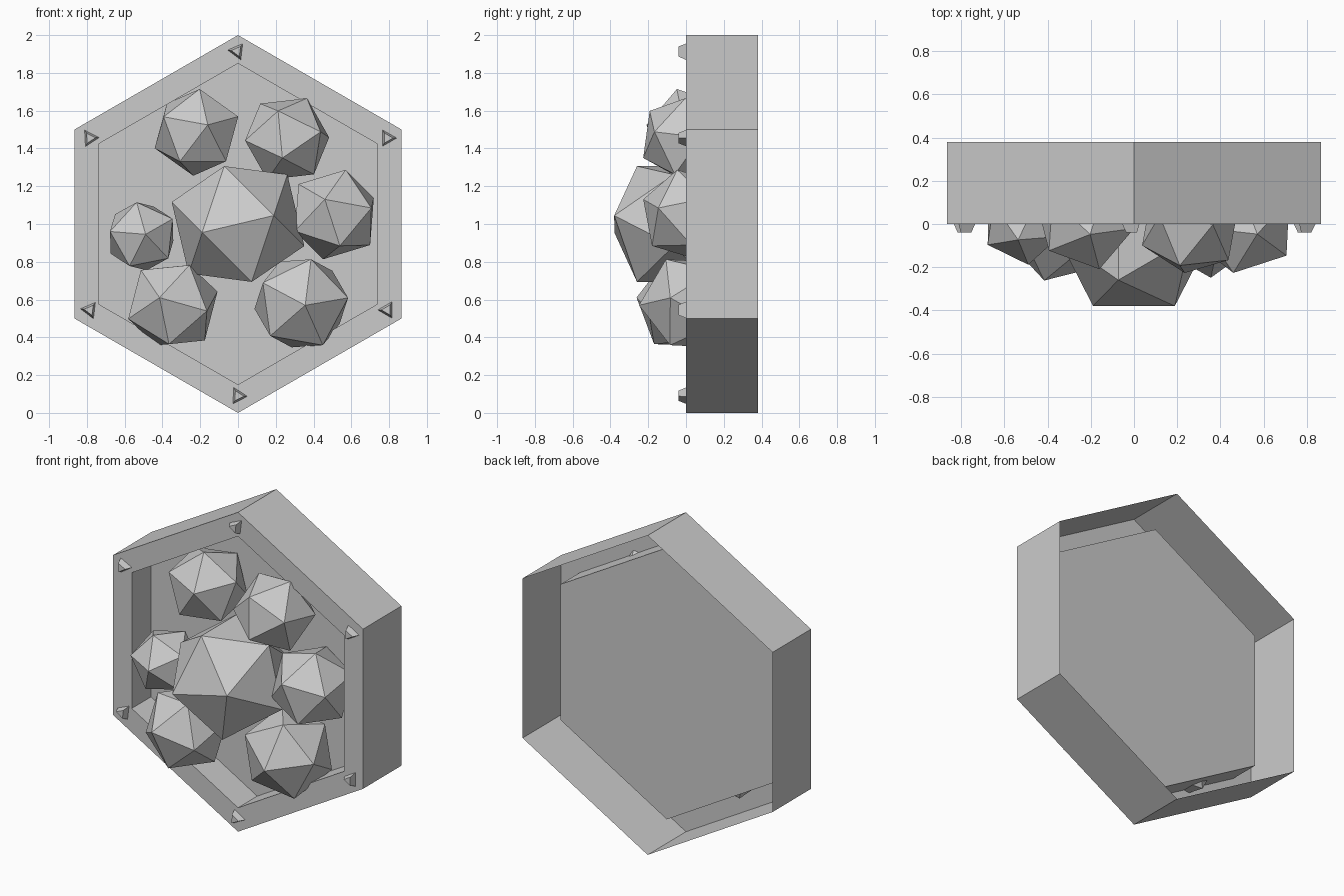
import bpy, bmesh, math
from mathutils import Vector, Matrix

if "Cube" in bpy.data.objects:
    bpy.data.objects.remove(bpy.data.objects["Cube"])

PANEL_Y = 0.19


def finish(name, bm):
    me = bpy.data.meshes.new(name)
    bm.to_mesh(me)
    bm.free()
    ob = bpy.data.objects.new(name, me)
    bpy.context.collection.objects.link(ob)
    return ob


# Hexagonal shell: open back, outer wall, front rim, inner wall, recessed panel
bm = bmesh.new()
loops = []
for r, y in ((1, 0.38), (1, 0), (0.85, 0), (0.85, PANEL_Y)):
    loops.append([bm.verts.new((r * math.sin(k * math.pi / 3), y,
                                1 + r * math.cos(k * math.pi / 3))) for k in range(6)])
for a, b in zip(loops, loops[1:]):
    for k in range(6):
        n = (k + 1) % 6
        bm.faces.new((a[k], a[n], b[n], b[k]))
bm.faces.new(loops[-1])
bmesh.ops.recalc_face_normals(bm, faces=bm.faces)
if loops[-1][0].link_faces[0].normal.length and bm.faces[:][-1].normal.y > 0:
    bmesh.ops.reverse_faces(bm, faces=bm.faces)
finish("hex_housing", bm)


# Icosahedral gem, aimed by one front vertex and one neighbouring vertex,
# trimmed where it meets the recessed panel
def gem(name, centre, r, front, side):
    w = Vector(front).normalized()
    s = Vector(side)
    u = (s - w * s.dot(w)).normalized()
    v = w.cross(u)
    bm = bmesh.new()
    h, q = 1 / math.sqrt(5), 2 / math.sqrt(5)
    pts = [w, -w]
    for k in range(5):
        a = k * math.tau / 5
        d = u * math.cos(a) + v * math.sin(a)
        pts += [w * h + d * q, -w * h - d * q]
    for p in pts:
        bm.verts.new(Vector(centre) + p * r)
    bmesh.ops.convex_hull(bm, input=bm.verts)
    bmesh.ops.bisect_plane(bm, geom=bm.verts[:] + bm.edges[:] + bm.faces[:],
                           plane_co=(0, PANEL_Y - 0.002, 0), plane_no=(0, 1, 0),
                           clear_outer=True)
    finish(name, bm)


gem("centre_gem", (0, -0.065, 1), 0.37, (-0.19, -0.315, -0.045), (0.19, -0.315, 0.045))
gem("upper_left_gem", (-0.22, 0.02, 1.485), 0.24, (0.06, -0.23, 0.04), (0.02, -0.08, 0.24))
gem("upper_right_gem", (0.26, -0.01, 1.45), 0.24, (-0.025, -0.216, -0.10), (0.19, -0.17, 0.04))
gem("right_gem", (0.51, 0.005, 1.05), 0.25, (-0.05, -0.23, 0.08), (0.19, -0.135, 0.03))
gem("left_gem", (-0.51, 0.01, 0.935), 0.2, (0.02, -0.19, 0.01), (-0.03, -0.08, 0.195))
gem("lower_left_gem", (-0.345, -0.02, 0.57), 0.255, (-0.07, -0.24, 0.04), (0.09, -0.11, 0.215))
gem("lower_right_gem", (0.335, 0.02, 0.58), 0.27, (0.02, -0.26, -0.01), (0.055, -0.11, 0.26))

# Small tapered triangular studs at the rim corners
studs = [(-0.005, 1.915, 173), (0.79, 1.455, 0), (0.79, 0.545, 180),
         (0.0, 0.09, -3), (-0.785, 0.545, 173), (-0.785, 1.455, 3)]
for i, (x, z, ang) in enumerate(studs):
    bm = bmesh.new()
    rings = []
    for r, y in ((0.05, 0), (0.031, -0.04)):
        rings.append([bm.verts.new((x + r * math.cos(math.radians(ang + 120 * k)), y,
                                    z + r * math.sin(math.radians(ang + 120 * k))))
                      for k in range(3)])
    bmesh.ops.convex_hull(bm, input=bm.verts)
    finish(f"corner_stud_{i + 1}", bm)
